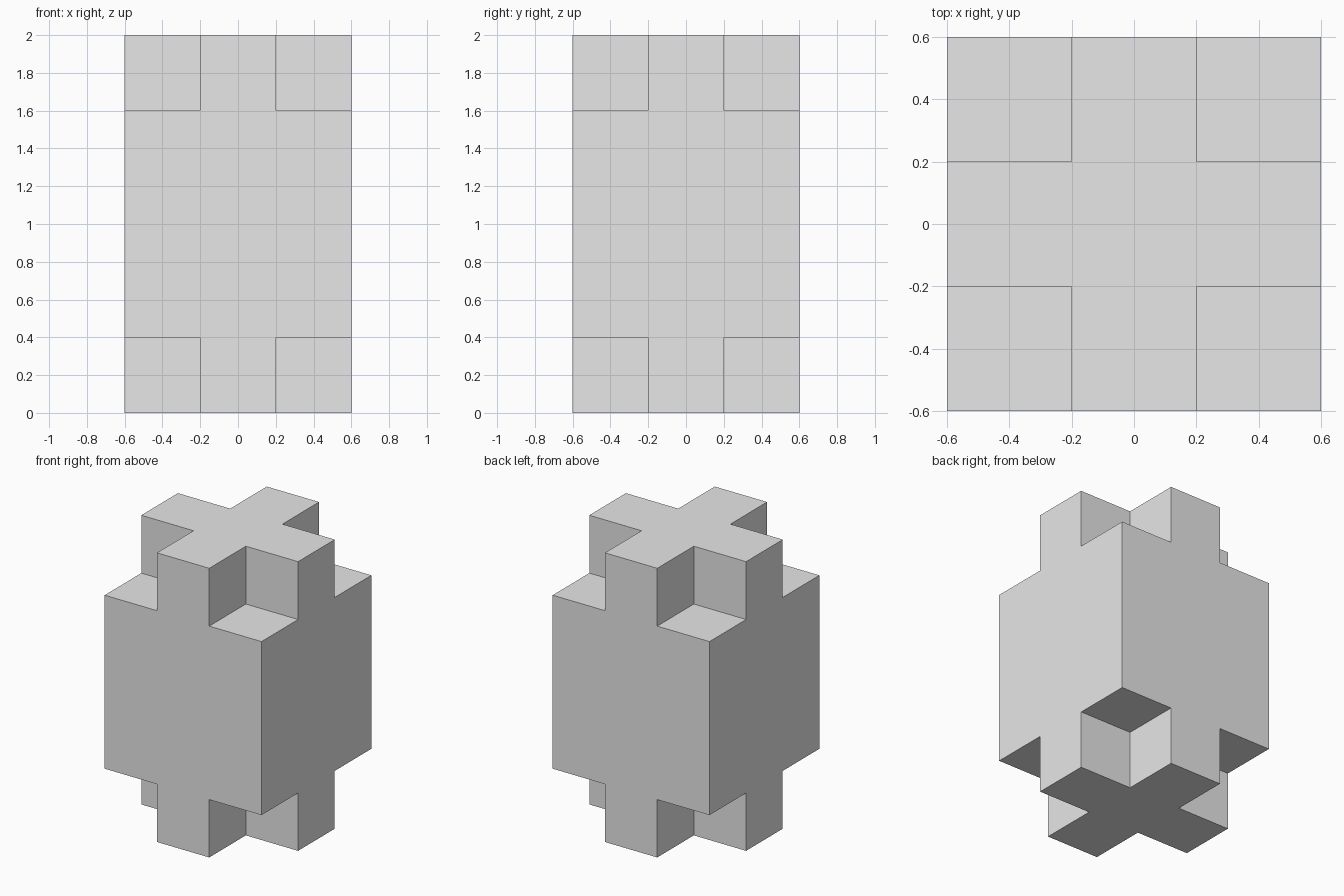
import bpy
import bmesh
from mathutils import Matrix, Vector

cube = bpy.data.objects.get("Cube")
if cube:
    bpy.data.objects.remove(cube, do_unlink=True)

WIDTH = 1.2    # square block and its height
ARM = 0.2      # half width of the cross arms
PRONG = 0.4    # height of the cross at each end

# Plain grey material
grey = bpy.data.materials.new("plain_grey")
grey.use_nodes = True
colour = (0.8, 0.8, 0.8, 1)
grey.diffuse_color = colour
grey.node_tree.nodes["Principled BSDF"].inputs["Base Color"].default_value = colour

# Central block, scored along the edges of the cross arms
bm = bmesh.new()
bmesh.ops.create_cube(bm, size=WIDTH, matrix=Matrix.Translation((0, 0, 1)))
for axis in (Vector((1, 0, 0)), Vector((0, 1, 0))):
    for side in (-ARM, ARM):
        bmesh.ops.bisect_plane(bm, geom=bm.verts[:] + bm.edges[:] + bm.faces[:],
                               plane_co=axis * side, plane_no=axis)

# Cross-shaped ends, drawn out of the top and the bottom
bm.normal_update()
for end in (-1, 1):
    cross = []
    for face in bm.faces:
        centre = face.calc_center_median()
        if face.normal.z * end > 0.9 and min(abs(centre.x), abs(centre.y)) < ARM:
            cross.append(face)
    extruded = bmesh.ops.extrude_face_region(bm, geom=cross)["geom"]
    verts = [v for v in extruded if isinstance(v, bmesh.types.BMVert)]
    bmesh.ops.translate(bm, verts=verts, vec=(0, 0, end * PRONG))
    bm.normal_update()

# Merge flat neighbouring faces
bmesh.ops.dissolve_limit(bm, angle_limit=0.01, verts=bm.verts[:], edges=bm.edges[:])
bmesh.ops.recalc_face_normals(bm, faces=bm.faces[:])

mesh = bpy.data.meshes.new("notched_block")
bm.to_mesh(mesh)
bm.free()
mesh.materials.append(grey)
block = bpy.data.objects.new("notched_block", mesh)
bpy.context.collection.objects.link(block)
